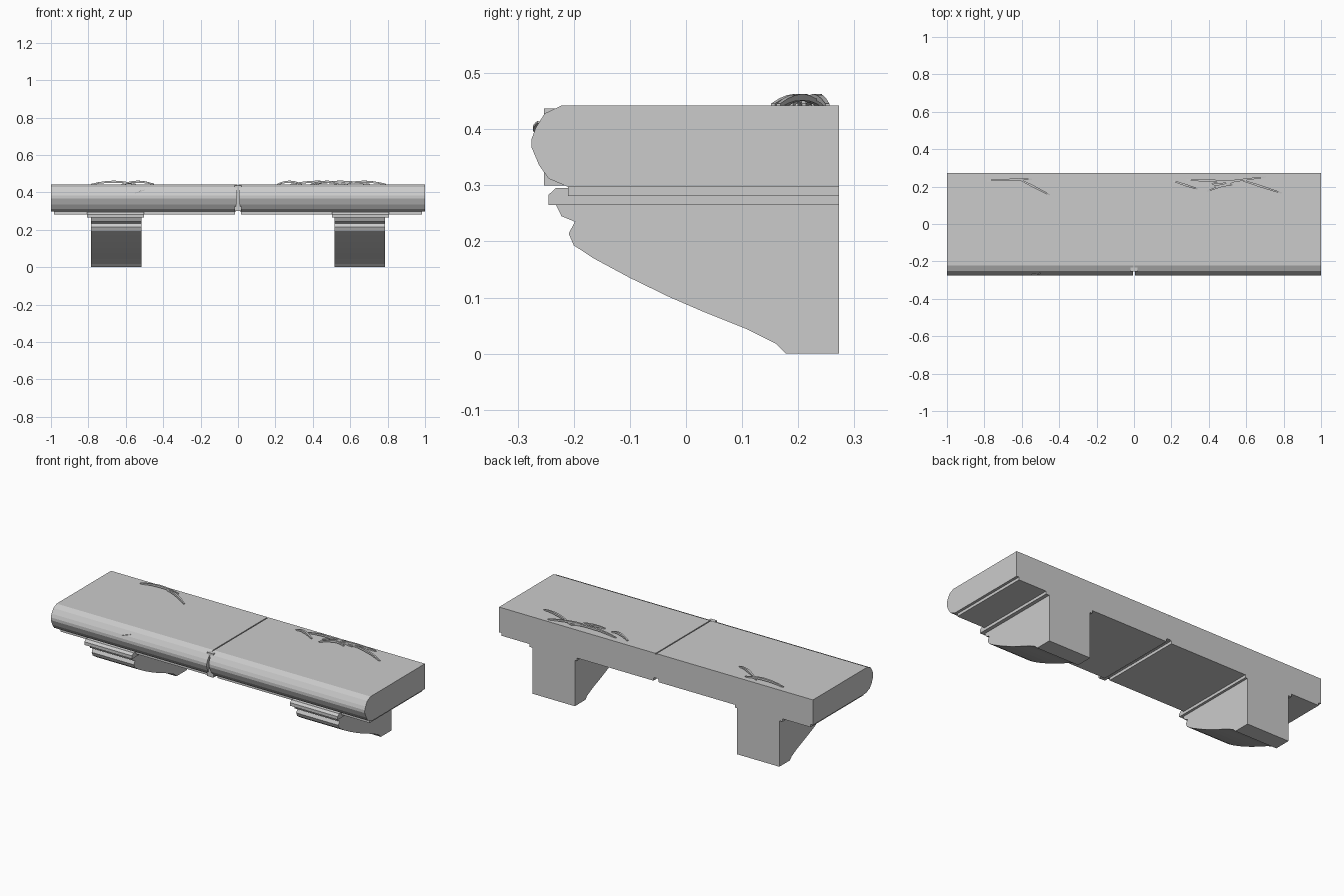
import bpy
import bmesh
from mathutils import Vector

if "Cube" in bpy.data.objects:
    bpy.data.objects.remove(bpy.data.objects["Cube"], do_unlink=True)

stone = bpy.data.materials.new("grey stone")
stone.use_nodes = True
COLOUR = (0.6, 0.6, 0.6, 1)
stone.diffuse_color = COLOUR
stone.node_tree.nodes["Principled BSDF"].inputs["Base Color"].default_value = COLOUR


def finish(name, bm):
    bmesh.ops.recalc_face_normals(bm, faces=bm.faces)
    mesh = bpy.data.meshes.new(name)
    bm.to_mesh(mesh)
    bm.free()
    mesh.materials.append(stone)
    obj = bpy.data.objects.new(name, mesh)
    bpy.context.collection.objects.link(obj)
    return obj


def extrude_profile(name, profile, x0, x1, lean=0.0):
    """Extrude a (y, z) profile along x; lean pulls the x0 end in towards the bottom."""
    bm = bmesh.new()
    top = max(z for _, z in profile)
    near = [bm.verts.new((x0 + lean * (top - z), y, z)) for y, z in profile]
    far = [bm.verts.new((x1, y, z)) for y, z in profile]
    bm.faces.new(near)
    bm.faces.new(far)
    for i in range(len(profile)):
        j = (i + 1) % len(profile)
        bm.faces.new((near[i], near[j], far[j], far[i]))
    return finish(name, bm)


def twig(name, start, end, rise, width=0.006, steps=6):
    """Thin square stem arching from start to end."""
    a, b = Vector(start), Vector(end)
    side = (b - a).cross(rise).normalized() * width
    up = rise.normalized() * width
    bm = bmesh.new()
    rings = []
    for i in range(steps + 1):
        t = i / steps
        p = a.lerp(b, t) + rise * (1 - (2 * t - 1) ** 2)
        taper = 1 - 0.4 * abs(2 * t - 1)
        rings.append([bm.verts.new(p + (side * s + up * u) * taper)
                      for s, u in ((-1, -1), (1, -1), (1, 1), (-1, 1))])
    for r, q in zip(rings, rings[1:]):
        for k in range(4):
            m = (k + 1) % 4
            bm.faces.new((r[k], r[m], q[m], q[k]))
    bm.faces.new(rings[0])
    bm.faces.new(rings[-1])
    return finish(name, bm)


BACK = 0.273
slab = [(BACK, 0.442), (-0.222, 0.442), (-0.252, 0.428), (-0.268, 0.402),
        (-0.275, 0.383), (-0.275, 0.367), (-0.262, 0.336), (-0.245, 0.312),
        (-0.21, 0.297), (BACK, 0.297)]
strip = [(BACK, 0.298), (-0.21, 0.298), (-0.21, 0.281), (BACK, 0.281)]
cap = [(BACK, 0.295), (-0.232, 0.295), (-0.245, 0.283), (-0.245, 0.265), (BACK, 0.265)]
corbel = [(BACK, 0.266), (-0.232, 0.266), (-0.222, 0.245), (-0.198, 0.235),
          (-0.209, 0.214), (-0.2, 0.193), (-0.165, 0.17), (-0.1, 0.135),
          (-0.03, 0.101), (0.03, 0.075), (0.11, 0.043), (0.16, 0.018),
          (0.178, 0), (BACK, 0)]
core = [(BACK, 0.437), (-0.253, 0.437), (-0.253, 0.3), (BACK, 0.3)]

# Two shelf halves, each with its bracket
for label, s in (("left", 1), ("right", -1)):
    extrude_profile(label + "_shelf_slab", slab, s * 0.003, s, s * 0.06)
    extrude_profile(label + "_under_strip", strip, s * 0.016, s * 0.985)
    extrude_profile(label + "_bracket_cap", cap, s * 0.503, s * 0.807)
    extrude_profile(label + "_bracket", corbel, s * 0.517, s * 0.786)

# Plate filling the joint between the halves
extrude_profile("joint_core", core, -0.02, 0.02)

# Arched twigs lying on the top: start x, y and end x, y
stems = [(-0.785, 0.232, -0.545, 0.24), (-0.62, 0.243, -0.45, 0.155),
         (0.21, 0.23, 0.34, 0.187), (0.28, 0.235, 0.57, 0.227),
         (0.39, 0.175, 0.56, 0.237), (0.39, 0.212, 0.705, 0.252),
         (0.56, 0.24, 0.79, 0.165), (0.42, 0.202, 0.53, 0.21)]
for i, (x0, y0, x1, y1) in enumerate(stems):
    twig(f"twig_{i + 1}", (x0, y0, 0.442), (x1, y1, 0.442), Vector((0, 0, 0.015)))

# Small sprig on the rounded front edge
twig("front_sprig", (-0.555, -0.268, 0.394), (-0.5, -0.263, 0.413),
     Vector((0, -0.004, 0)), 0.003)
